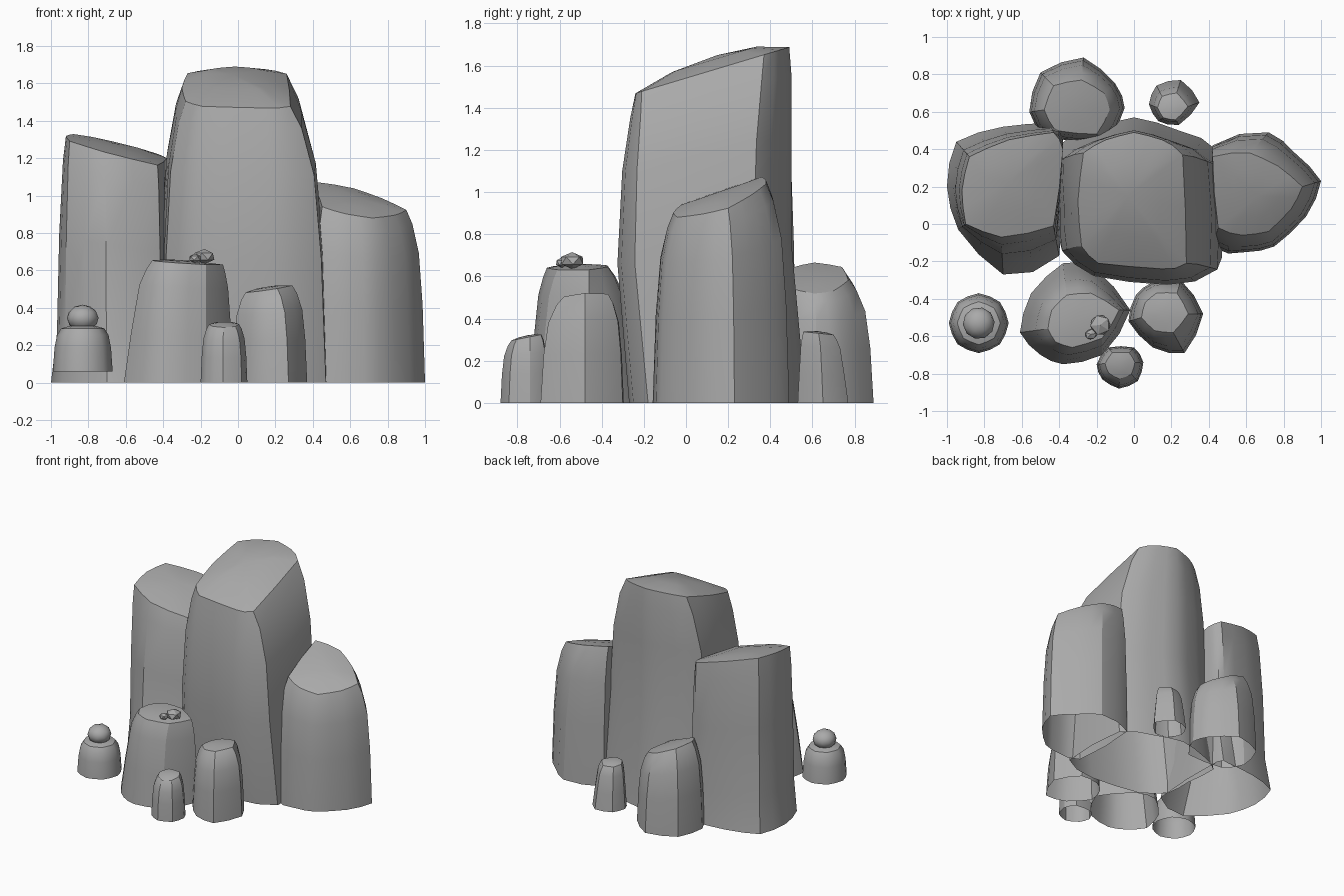
import bpy
import bmesh
from math import radians, sin, cos, pi, tau
from mathutils import Vector

cube = bpy.data.objects.get("Cube")
if cube:
    bpy.data.objects.remove(cube)

stone = bpy.data.materials.new("grey_stone")
stone.use_nodes = True
stone.diffuse_color = (0.4, 0.4, 0.4, 1)
stone.node_tree.nodes["Principled BSDF"].inputs["Base Color"].default_value = (0.4, 0.4, 0.4, 1)

# Side profiles: (share of height, share of the way from foot outline to rim)
TALL = [(0, 0), (.45, .13), (.75, .33), (.92, .68), (1, 1)]
FLARED = [(0, 0), (.2, .4), (.6, .55), (.9, .8), (1, 1)]
STRAIGHT = [(0, 0), (.4, .25), (.8, .55), (.93, .8), (1, 1)]
DOME = [(0, 0), (.55, .2), (.85, .5), (1, 1)]


def finish(name, bm, angle):
    bmesh.ops.recalc_face_normals(bm, faces=bm.faces)
    mesh = bpy.data.meshes.new(name)
    bm.to_mesh(mesh)
    bm.free()
    mesh.materials.append(stone)
    obj = bpy.data.objects.new(name, mesh)
    bpy.context.collection.objects.link(obj)
    bpy.ops.object.select_all(action='DESELECT')
    obj.select_set(True)
    bpy.context.view_layer.objects.active = obj
    bpy.ops.object.shade_smooth_by_angle(angle=radians(angle))
    return obj


def refine(outline, curve):
    """Add a point inside every side, bowed outward by the given amount."""
    points = [Vector(p) for p in outline]
    count = len(points)
    result = []
    for i, b in enumerate(points):
        a, c, d = points[i - 1], points[(i + 1) % count], points[(i + 2) % count]
        result += [b, (b + c) / 2 + (b + c - a - d) / 16 * curve]
    return result


def rock(name, foot, rim, height, slope=(0, 0), profile=TALL, bulge=.02, angle=30, sway=0):
    """Open-bottomed boulder lofted from a round foot to a tilted, crowned rim."""
    foot = refine(foot, .65)
    rim = refine(rim, .3)
    centre = sum(rim, Vector((0, 0))) / len(rim)

    def top(p):
        return height + (p - centre).dot(Vector(slope))

    bm = bmesh.new()
    rings = []
    for share, blend in profile:
        lean = Vector((0, sway * sin(pi * share)))
        rings.append([bm.verts.new((*(a.lerp(b, blend) + lean), share * top(b)))
                      for a, b in zip(foot, rim)])
    inner = [centre.lerp(p, .55) for p in rim]
    rings.append([bm.verts.new((*p, top(p) + bulge * .75)) for p in inner])
    count = len(foot)
    for low, high in zip(rings, rings[1:]):
        for i in range(count):
            j = (i + 1) % count
            bm.faces.new((low[i], low[j], high[j], high[i]))
    peak = bm.verts.new((*centre, height + bulge))
    for i in range(count):
        bm.faces.new((rings[-1][i], rings[-1][(i + 1) % count], peak))
    return finish(name, bm, angle)


def shrink(outline, scale, dx=0, dy=0):
    """Rim made by scaling an outline about its middle and shifting it."""
    middle = sum((Vector(p) for p in outline), Vector((0, 0))) / len(outline)
    return [middle + (Vector(p) - middle) * scale + Vector((dx, dy)) for p in outline]


def pebble(name, place, size, turn, detail=1):
    bm = bmesh.new()
    bmesh.ops.create_icosphere(bm, subdivisions=detail, radius=1)
    obj = finish(name, bm, 30)
    obj.location, obj.scale, obj.rotation_euler = place, size, (0, 0, turn)


# Three big pillars
rock("main_pillar",
     [(-.4, -.08), (-.22, -.22), (.18, -.27), (.47, -.18), (.46, .38), (.24, .5),
      (0, .57), (-.25, .5), (-.43, .4), (-.41, .14)],
     [(-.28, -.12), (-.19, -.21), (.15, -.24), (.28, -.21), (.26, .37), (.15, .45),
      (0, .49), (-.15, .45), (-.27, .38), (-.3, .12)],
     1.585, (0, .3), bulge=.065, sway=-.06)
rock("right_pillar",
     [(-.7, -.27), (-.4, -.17), (-.38, .5), (-.45, .54), (-.7, .52),
      (-.95, .44), (-1, .2), (-.94, -.03)],
     [(-.71, -.07), (-.43, -.01), (-.38, .4), (-.43, .49), (-.67, .45),
      (-.88, .36), (-.92, .18), (-.9, 0)],
     1.255, (-.27, .12), FLARED, .025)
rock("left_pillar",
     [(.42, -.12), (.6, -.15), (.75, -.12), (.92, .04), (1, .23), (.86, .38),
      (.72, .49), (.42, .42)],
     [(.45, -.02), (.58, -.06), (.72, -.04), (.84, .08), (.9, .2), (.77, .31),
      (.62, .38), (.42, .36)],
     .955, (-.2, .33), bulge=.025)

# Medium boulders in front and behind
rock("front_boulder",
     [(-.61, -.58), (-.5, -.7), (-.38, -.75), (-.17, -.7), (-.02, -.46),
      (-.22, -.23), (-.38, -.21), (-.55, -.37)],
     [(-.46, -.56), (-.42, -.63), (-.33, -.66), (-.17, -.61), (-.08, -.46),
      (-.23, -.37), (-.36, -.38), (-.44, -.46)],
     .645, (-.07, .04), STRAIGHT, .01)
rock("front_left_boulder",
     [(-.03, -.52), (.1, -.66), (.27, -.69), (.37, -.48), (.25, -.3), (.1, -.31), (.01, -.38)],
     [(.04, -.5), (.11, -.57), (.21, -.58), (.29, -.48), (.23, -.37), (.12, -.37), (.06, -.42)],
     .5, (.15, .05), TALL, .012)
rock("back_boulder",
     [(-.56, .6), (-.46, .46), (-.15, .45), (-.05, .62), (-.1, .75), (-.27, .89), (-.5, .81)],
     [(-.48, .61), (-.42, .5), (-.2, .48), (-.13, .61), (-.16, .7), (-.28, .77), (-.43, .74)],
     .59, (-.42, 0), TALL, .01)

# Small stones around the foot
stub = [(-.2, -.75), (-.17, -.83), (-.08, -.88), (.02, -.84), (.05, -.74), (0, -.66), (-.14, -.66)]
rock("front_stub", stub, shrink(stub, .64, 0, .01), .31, (0, .2), TALL, .01)
stub = [(.08, .64), (.13, .55), (.24, .53), (.35, .65), (.25, .77), (.12, .74)]
rock("back_stub", stub, shrink(stub, .6, 0, -.02), .33, (0, -.1), STRAIGHT, .01)

# Raised drum stone carrying a round pebble
drum = [(-.83 + .16 * cos(tau * i / 8), -.53 + .16 * sin(tau * i / 8)) for i in range(8)]
base = rock("stacked_stone", drum, shrink(drum, .72), .23, (0, 0), DOME, .02, 40)
base.location.z = .06
pebble("stacked_pebble", (-.83, -.53, .345), (.085, .085, .072), .4, 2)

# Loose pebbles on the front ledge
pebble("ledge_pebble", (-.18, -.54, .675), (.06, .06, .04), .7)
pebble("ledge_chip", (-.23, -.59, .665), (.035, .03, .025), .2)
